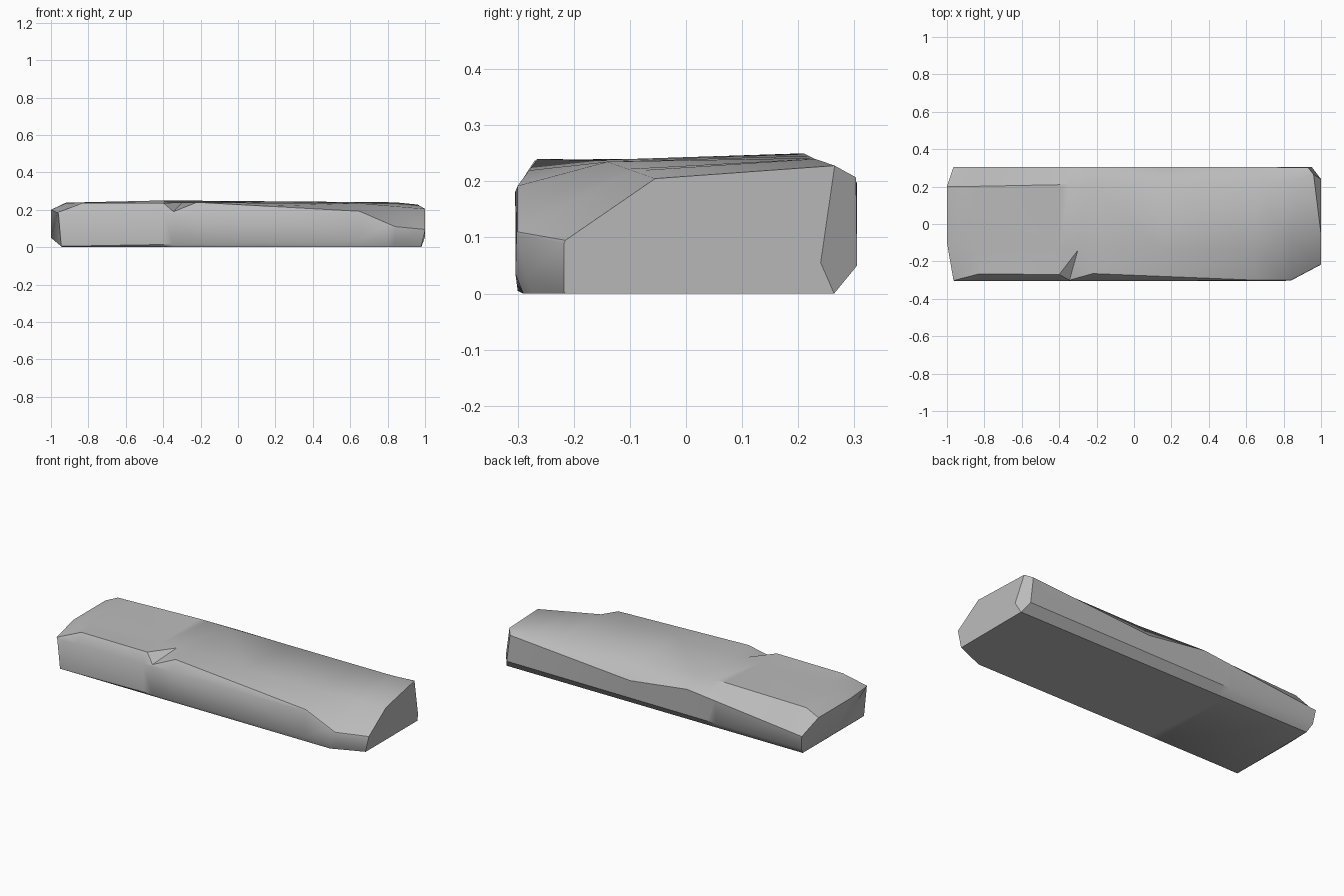
import bpy, bmesh, math

if "Cube" in bpy.data.objects:
    bpy.data.objects.remove(bpy.data.objects["Cube"], do_unlink=True)

# Lengthwise edges of the slab, each with a few (x, y, z) keys
bottom_front = [(-.94, -.29, 0), (.8, -.29, 0), (.98, -.215, 0)]
front_low = [(-.945, -.3, .005), (.8, -.304, .035), (.98, -.217, .003)]
front_high = [(-.96, -.305, .18), (.65, -.303, .185), (.84, -.302, .105), (1, -.217, .09)]
front_top = [(-.965, -.302, .185), (-.83, -.267, .237), (-.4, -.27, .237),
             (-.345, -.3, .19), (-.22, -.265, .24), (.65, -.3, .192),
             (.84, -.3, .11), (1, -.215, .095)]
shoulder = [(-1, -.1, .2), (-.92, -.11, .235), (-.83, -.14, .24),
            (.65, -.14, .235), (1, -.055, .205)]
top_back = [(-1, .2, .2), (-.92, .2, .238), (-.4, .21, .25), (.84, .23, .24), (.96, .265, .228)]
back_high = [(-.965, .305, .12), (-.2, .305, .2), (.15, .305, .15), (.93, .303, .207)]
back_low = [(-.955, .295, .04), (.95, .305, .05)]
bottom_back = [(-.94, .26, 0), (.98, .264, 0)]

rails = [bottom_front, front_low, front_high, front_top, shoulder,
         top_back, back_high, back_low, bottom_back]
stations = [-1, -.92, -.83, -.4, -.345, -.22, .15, .65, .8, .84, 1]
NOTCH = stations.index(-.345)


def sample(rail, x):
    """Point on a rail at x, held at the rail's ends."""
    x = min(max(x, rail[0][0]), rail[-1][0])
    for a, b in zip(rail, rail[1:]):
        if x <= b[0]:
            t = (x - a[0]) / (b[0] - a[0])
            return [p + (q - p) * t for p, q in zip(a, b)]


def fan(bm, ring, centre):
    """Close a ring with triangles around a centre vertex."""
    for a, b in zip(ring, ring[1:] + ring[:1]):
        bm.faces.new((a, b, centre))


bm = bmesh.new()
rings = [[bm.verts.new(sample(rail, x)) for rail in rails] for x in stations]
rings[0][0].co.x = rails[0][0][0]

# Inner tip of the chipped notch
rings[NOTCH][rails.index(shoulder)].co.x = -.3

# Long sides
count = len(rails)
for near, far in zip(rings, rings[1:]):
    for i in range(count):
        j = (i + 1) % count
        bm.faces.new((near[i], near[j], far[j], far[i]))

# Bulged end, and the other end with its corner chamfer
fan(bm, rings[0], bm.verts.new((-1, .03, .05)))
corner = bm.verts.new((1, .24, .055))
end = rings[-1]
split = rails.index(top_back)
bm.faces.new(end[:split + 1] + [corner, end[-1]])
bm.faces.new(end[split:] + [corner])

bmesh.ops.remove_doubles(bm, verts=bm.verts, dist=.0005)
bmesh.ops.recalc_face_normals(bm, faces=bm.faces)
bmesh.ops.triangulate(bm, faces=[f for f in bm.faces if len(f.verts) == 4],
                      quad_method='SHORT_EDGE')

mesh = bpy.data.meshes.new("stone_slab")
bm.to_mesh(mesh)
bm.free()
slab = bpy.data.objects.new("stone_slab", mesh)
bpy.context.collection.objects.link(slab)

# Plain grey stone
stone = bpy.data.materials.new("grey_stone")
stone.use_nodes = True
grey = (.5, .5, .5, 1)
stone.diffuse_color = grey
shader = stone.node_tree.nodes["Principled BSDF"]
shader.inputs["Base Color"].default_value = grey
shader.inputs["Roughness"].default_value = .9
mesh.materials.append(stone)

bpy.ops.object.select_all(action='DESELECT')
slab.select_set(True)
bpy.context.view_layer.objects.active = slab
bpy.ops.object.shade_smooth_by_angle(angle=math.radians(35))
